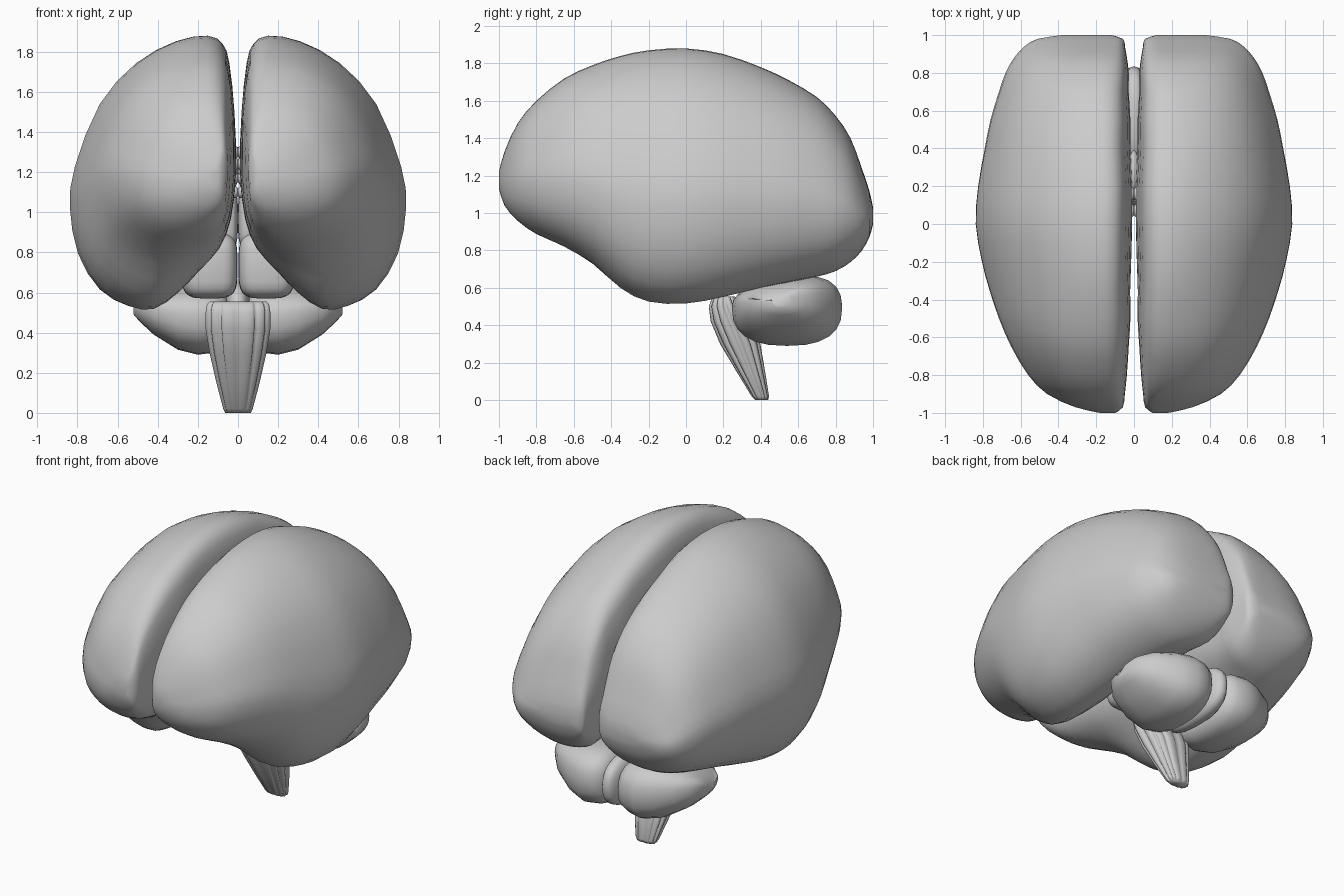
import bpy, bmesh, math

if "Cube" in bpy.data.objects:
    bpy.data.objects.remove(bpy.data.objects["Cube"])


def loft(name, rings, mirror=False):
    """Skin a list of equal-length closed rings, cap both ends, smooth it."""
    bm = bmesh.new()
    rows = [[bm.verts.new(p) for p in r] for r in rings]
    n = len(rows[0])
    for a, b in zip(rows, rows[1:]):
        for i in range(n):
            j = (i + 1) % n
            bm.faces.new((a[i], a[j], b[j], b[i]))
    bm.faces.new(rows[0])
    bm.faces.new(rows[-1])
    bmesh.ops.recalc_face_normals(bm, faces=bm.faces)
    me = bpy.data.meshes.new(name)
    bm.to_mesh(me)
    bm.free()
    for p in me.polygons:
        p.use_smooth = True
    ob = bpy.data.objects.new(name, me)
    bpy.context.collection.objects.link(ob)
    if mirror:
        m = ob.modifiers.new("mirror", 'MIRROR')
        m.use_mirror_merge = False
    return ob


def refine(pts, closed):
    """Insert a smooth midpoint between neighbouring tuples."""
    n, out = len(pts), []
    at = lambda i: pts[i % n] if closed else pts[max(0, min(n - 1, i))]
    for i in range(n):
        out.append(pts[i])
        if closed or i < n - 1:
            out.append(tuple((9 * (b + c) - a - d) / 16 for a, b, c, d in
                             zip(at(i - 1), at(i), at(i + 1), at(i + 2))))
    return out


def power2(a, p):
    """Superellipse point at angle a."""
    return [math.copysign(abs(v) ** p, v) for v in (math.cos(a), math.sin(a))]


def blob(name, loc, size, mirror=False, power=1.0):
    """Ellipsoid, or a rounded box when power is below 1."""
    rings = []
    for k in range(13):
        r, h = power2(math.pi * (0.02 + 0.96 * k / 12) - math.pi / 2, power)
        ring = []
        for i in range(24):
            c, s = power2(2 * math.pi * i / 24, power)
            ring.append((loc[0] + size[0] * r * c, loc[1] + size[1] * r * s,
                         loc[2] + size[2] * h))
        rings.append(ring)
    return loft(name, rings, mirror)


# Hemispheres: two unit sections blended along the front-to-back axis
MID = [(.17, 1), (.36, .98), (.6, .9), (.82, .75), (.97, .52), (1, .37), (.95, .2),
       (.82, .07), (.65, .01), (.5, 0), (.35, .06), (.22, .14), (.1, .22),
       (.03, .33), (0, .5), (.01, .72), (.04, .9), (.08, .97)]
END = [(.2, 1), (.4, .98), (.6, .92), (.8, .78), (.95, .55), (1, .4), (.95, .22),
       (.82, .1), (.65, .03), (.48, 0), (.33, 0), (.2, .02), (.1, .07),
       (.03, .17), (0, .4), (0, .7), (.04, .9), (.1, .97)]
# y, inner x, outer x, bottom z, top z, share of the middle section
STATIONS = [(-1, .1, .18, 1.13, 1.22, 0), (-.97, .06, .31, 1.04, 1.33, 0),
            (-.9, .05, .46, .96, 1.48, 0), (-.8, .04, .56, .89, 1.6, 0),
            (-.65, .03, .65, .82, 1.72, .2), (-.5, .02, .715, .73, 1.79, .5),
            (-.35, .02, .765, .6, 1.84, .85), (-.2, .015, .805, .53, 1.87, 1),
            (0, .01, .838, .52, 1.88, 1), (.2, .01, .825, .555, 1.85, 1),
            (.4, .02, .79, .6, 1.78, .7), (.55, .02, .76, .63, 1.71, .5),
            (.7, .03, .715, .66, 1.62, .3), (.8, .03, .68, .69, 1.52, .1),
            (.88, .04, .635, .74, 1.4, 0), (.94, .05, .58, .8, 1.24, 0),
            (.98, .06, .51, .87, 1.12, 0), (1, .12, .38, .94, 1.03, 0)]
mid, end = refine(MID, True), refine(END, True)
rings = []
for y, xi, xo, zb, zt, w in refine(STATIONS, False):
    rings.append([(xi + (xo - xi) * (w * m[0] + (1 - w) * e[0]), y,
                   zb + (zt - zb) * (w * m[1] + (1 - w) * e[1]))
                  for m, e in zip(mid, end)])
loft("hemispheres", rings, True)

# Cerebellum lobes: x, front y, back y, bottom z, top z
rings = []
for x, y0, y1, z0, z1 in [(.045, .34, .74, .39, .6), (.07, .28, .8, .34, .65),
                          (.12, .26, .82, .32, .67), (.2, .245, .835, .31, .675),
                          (.3, .26, .8, .335, .67), (.42, .3, .73, .41, .64),
                          (.49, .37, .65, .475, .6), (.52, .46, .56, .51, .56)]:
    ring = []
    for i in range(24):
        c, s = power2(2 * math.pi * i / 24, .8)
        ring.append((x, (y0 + y1) / 2 + (y1 - y0) / 2 * c,
                     (z0 + z1) / 2 + (z1 - z0) / 2 * s + .04 * c * max(s, 0)
                     - .02 * abs(s)))
    rings.append(ring)
loft("cerebellum_lobes", rings, True)
blob("cerebellum_middle", (0, .56, .5), (.07, .275, .165), power=.8)

# Fluted brain stem: z, front y, back y, half width
rings = []
for z, y0, y1, hw in [(0, .37, .44, .065), (.02, .35, .445, .075),
                      (.15, .27, .425, .11), (.3, .18, .4, .145),
                      (.42, .13, .35, .165), (.5, .12, .3, .165),
                      (.54, .135, .275, .158), (.555, .16, .26, .145)]:
    ring = []
    for i in range(96):
        a = 2 * math.pi * i / 96
        r = .87 + .13 * abs(math.sin(6 * a)) ** .5
        c, s = power2(a, .8)
        ring.append((hw * r * c, (y0 + y1) / 2 + (y1 - y0) / 2 * r * s, z))
    rings.append(ring)
loft("brain_stem", rings)

# Pons halves and the stalk above them
blob("pons", (.142, .2, .735), (.14, .17, .165), True, .5)
blob("midbrain", (.05, .22, .97), (.05, .12, .16), True, .6)

# Small inner bodies seen in the cleft
blob("thalamus", (.05, .2, 1.2), (.055, .15, .1), True)
blob("inner_body", (0, .28, 1.27), (.03, .11, .055))
for i, (y, z) in enumerate([(.09, 1.1), (.13, 1.17), (.07, 1.24), (.16, 1.3)]):
    blob("inner_nodule_%d" % i, (.014, y, z), (.018, .035, .03), True)
